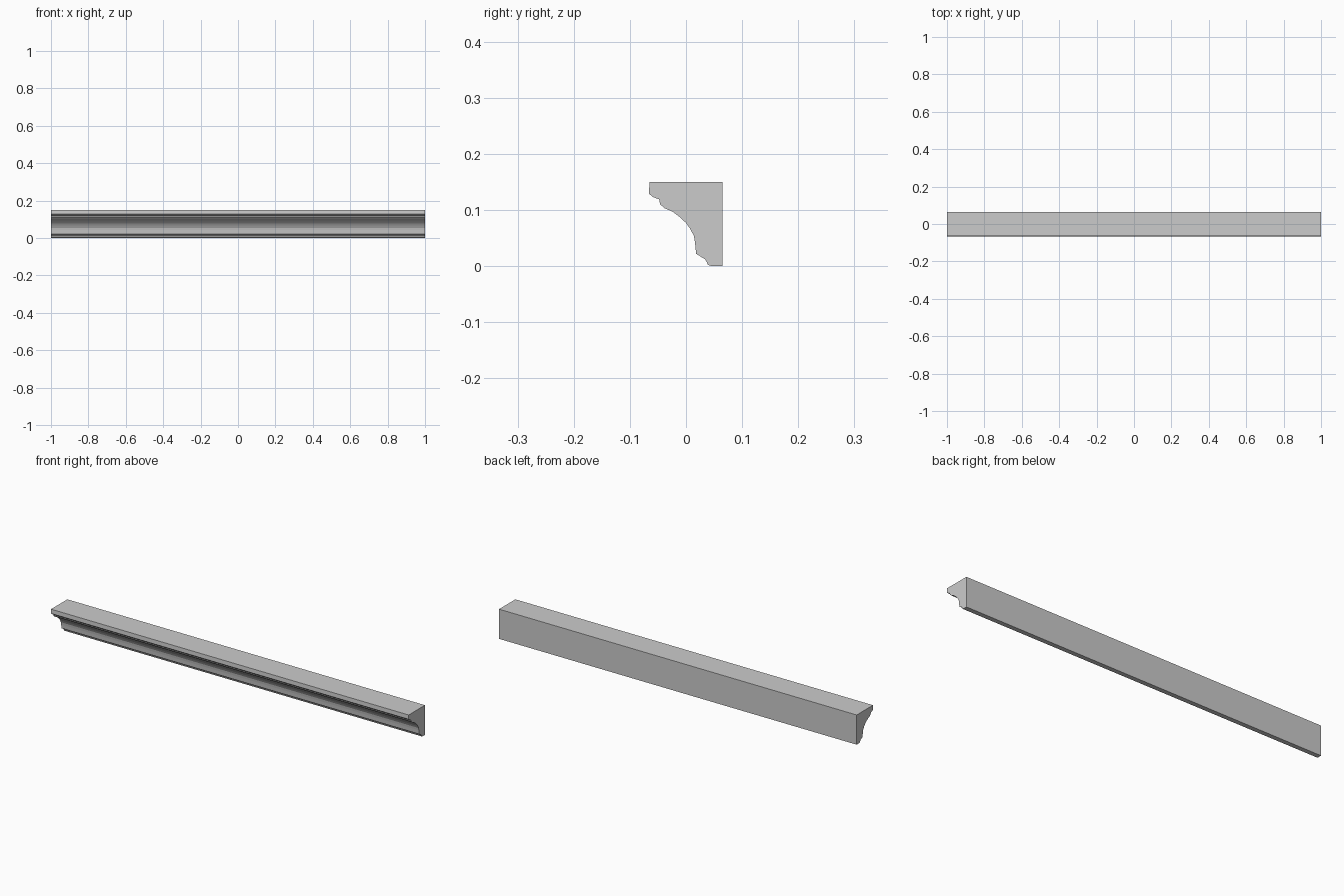
import bpy, bmesh

if "Cube" in bpy.data.objects:
    bpy.data.objects.remove(bpy.data.objects["Cube"])

# Cornice cross-section (y, z), from top back corner round the moulded front
profile = [
    (0.065, 0.15), (-0.065, 0.15), (-0.066, 0.129),            # top lip
    (-0.059, 0.123), (-0.048, 0.119), (-0.046, 0.11),           # small step
    (-0.038, 0.103), (-0.024, 0.097), (-0.012, 0.088),          # ogee curve
    (0.0, 0.077), (0.007, 0.067), (0.014, 0.054), (0.016, 0.042),
    (0.018, 0.022), (0.034, 0.012), (0.037, 0.007),             # lower bead
    (0.039, 0.002), (0.046, 0.0), (0.065, 0.0),                 # foot
]

# Extrude the section along x
bm = bmesh.new()
section = bm.faces.new([bm.verts.new((-1, y, z)) for y, z in profile])
ext = bmesh.ops.extrude_face_region(bm, geom=[section], use_keep_orig=True)
moved = [v for v in ext["geom"] if isinstance(v, bmesh.types.BMVert)]
bmesh.ops.translate(bm, verts=moved, vec=(2, 0, 0))
bmesh.ops.recalc_face_normals(bm, faces=bm.faces)

mesh = bpy.data.meshes.new("cornice_moulding")
bm.to_mesh(mesh)
bm.free()
cornice = bpy.data.objects.new("cornice_moulding", mesh)
bpy.context.collection.objects.link(cornice)

# Plain grey plaster
plaster = bpy.data.materials.new("plaster_grey")
plaster.diffuse_color = (0.6, 0.6, 0.6, 1)
plaster.use_nodes = True
plaster.node_tree.nodes["Principled BSDF"].inputs["Base Color"].default_value = plaster.diffuse_color
mesh.materials.append(plaster)
